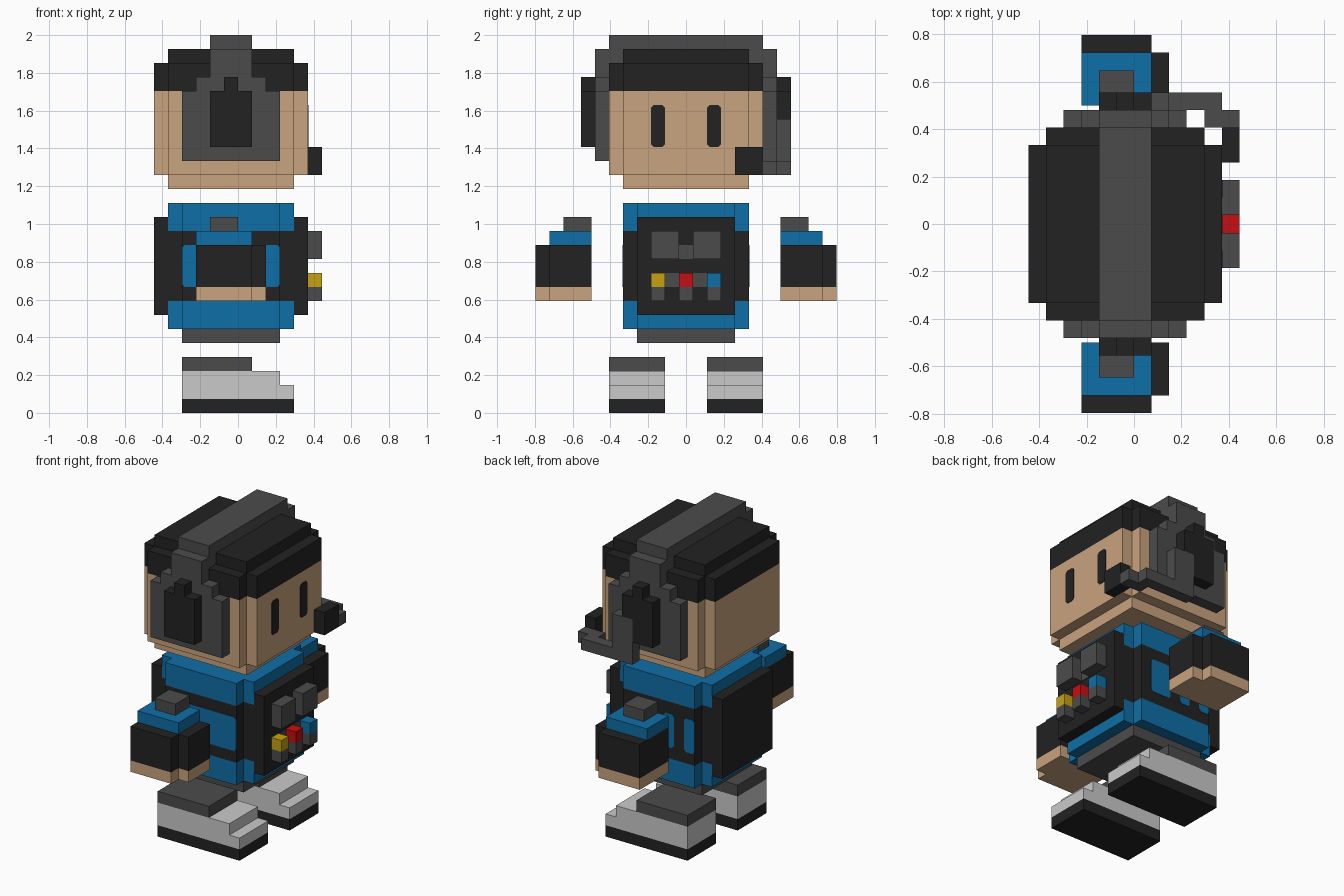
import bpy, bmesh

if "Cube" in bpy.data.objects:
    bpy.data.objects.remove(bpy.data.objects["Cube"])

U = 2 / 27  # one block of the model


def material(name, rgb):
    m = bpy.data.materials.new(name)
    lin = [((c / 255 + 0.055) / 1.055) ** 2.4 if c > 10 else c / 255 / 12.92 for c in rgb]
    m.diffuse_color = (*lin, 1)
    m.use_nodes = True
    m.node_tree.nodes["Principled BSDF"].inputs["Base Color"].default_value = m.diffuse_color
    return m


BLACK = material("black", (34, 34, 34))
GRAY = material("dark gray", (75, 75, 75))
SKIN = material("skin", (201, 163, 126))
BLUE = material("blue", (15, 110, 166))
LIGHT = material("light gray", (202, 202, 202))
YELLOW = material("yellow", (198, 162, 16))
RED = material("red", (198, 14, 18))


def prism(name, mat, axis, pts, a, b):
    """Extrude a 2D outline along an axis from a to b (all in blocks)."""
    place = {"x": lambda p, q, d: (d, p, q),
             "y": lambda p, q, d: (p, d, q),
             "z": lambda p, q, d: (p, q, d)}[axis]
    bm = bmesh.new()
    ends = [[bm.verts.new([U * c for c in place(p, q, d)]) for p, q in pts] for d in (a, b)]
    bm.faces.new(ends[0])
    bm.faces.new(ends[1])
    n = len(pts)
    for i in range(n):
        j = (i + 1) % n
        bm.faces.new((ends[0][i], ends[0][j], ends[1][j], ends[1][i]))
    bmesh.ops.recalc_face_normals(bm, faces=bm.faces)
    me = bpy.data.meshes.new(name)
    bm.to_mesh(me)
    bm.free()
    me.materials.append(mat)
    ob = bpy.data.objects.new(name, me)
    bpy.context.collection.objects.link(ob)
    return ob


def box(name, mat, x0, x1, y0, y1, z0, z1):
    return prism(name, mat, "z", [(x0, y0), (x1, y0), (x1, y1), (x0, y1)], z0, z1)


def notched(name, mat, x0, x1, y, z0, z1):
    """Slab, symmetric in y, with one block missing at each corner."""
    pts = [(x0, 1 - y), (x0 + 1, 1 - y), (x0 + 1, -y), (x1 - 1, -y), (x1 - 1, 1 - y), (x1, 1 - y),
           (x1, y - 1), (x1 - 1, y - 1), (x1 - 1, y), (x0 + 1, y), (x0 + 1, y - 1), (x0, y - 1)]
    return prism(name, mat, "z", pts, z0, z1)


def plate(name, mat, axis, p0, p1, z0, z1, at, out, c=0.2):
    """Thin painted panel with clipped corners."""
    pts = [(p0 + c, z0), (p1 - c, z0), (p1, z0 + c), (p1, z1 - c),
           (p1 - c, z1), (p0 + c, z1), (p0, z1 - c), (p0, z0 + c)]
    return prism(name, mat, axis, pts, at, at + out * 0.05)


# Head and hair
box("chin", SKIN, -5, 4, -4.5, 4.5, 16, 17)
notched("head", SKIN, -6, 5, 5.5, 17, 23)
notched("hair", BLACK, -6, 5, 5.5, 23, 25)
box("hair_top", BLACK, -5, 4, -4.5, 4.5, 25, 26)

# Headset band
prism("headset_band", GRAY, "x",
      [(-5.5, 25), (-4.5, 25), (-4.5, 26), (4.5, 26), (4.5, 25), (5.5, 25), (5.5, 27), (-5.5, 27)], -2, 1)

ear = [(-4, 18), (3, 18), (3, 23), (2, 23), (2, 24), (1, 24), (1, 26),
       (-2, 26), (-2, 24), (-3, 24), (-3, 23), (-4, 23)]
pad_top = [(1, 23), (0, 23), (0, 24), (-1, 24), (-1, 23), (-2, 23), (-2, 19)]
pad_low = {-1: [(1, 19)], 1: [(0, 19), (0, 21), (1, 21)]}

for s, side in ((-1, "right"), (1, "left")):
    # Ear cups and eyes
    prism(side + "_ear_cup", GRAY, "y", ear, s * 5.5, s * 6.5)
    prism(side + "_ear_pad", BLACK, "y", pad_low[s] + pad_top, s * 6.5, s * 7.5)
    plate(side + "_eye", BLACK, "x", s * 2 - 0.5, s * 2 + 0.5, 19, 22, 5, 1)

    # Arms, stepped at the shoulder and outer front corner
    arm = [(-3, s * 6.75), (2, s * 6.75), (2, s * 9.75), (1, s * 9.75), (1, s * 10.75), (-3, s * 10.75)]
    prism(side + "_hand", SKIN, "z", arm, 8, 9)
    prism(side + "_sleeve", BLACK, "z", arm, 9, 12)
    y0, y1, y2 = s * 6.75, s * 9.75, s * 8.75
    box(side + "_shoulder", BLUE, -3, 1, y0, y1, 12, 13)
    box(side + "_shoulder_cap", GRAY, -2, 0, y0, y2, 13, 14)

    # Shoes
    y0, y1 = s * 1.5, s * 5.5
    box(side + "_sole", BLACK, -4, 4, y0, y1, 0, 1)
    prism(side + "_shoe", LIGHT, "y", [(-4, 1), (4, 1), (4, 2), (3, 2), (3, 3), (-4, 3)], y0, y1)
    box(side + "_trouser_cuff", GRAY, -4, 1, y0, y1, 3, 4)

# Microphone on its boom
prism("mic_boom", GRAY, "y", [(0, 17), (5, 17), (5, 18), (2, 18), (2, 21), (0, 21)], 6.5, 7.5)
box("mic_boom_tip", GRAY, 4, 6, 5.5, 6.5, 17, 18)
box("microphone", BLACK, 5, 6, 3.5, 5.5, 17, 19)

# Torso
box("hips", GRAY, -4, 3, -3.5, 3.5, 5, 6)
notched("shirt_hem", BLUE, -5, 4, 4.5, 6, 8)
notched("shirt_middle", BLACK, -5, 4, 4.5, 8, 13)
notched("shirt_collar", BLUE, -5, 4, 4.5, 13, 15)
box("vest_back", BLACK, -6, -5, -3.5, 3.5, 7, 14)
box("vest_front", BLACK, 4, 5, -3.5, 3.5, 7, 14)

# Painted side panels
plate("right_side_panel", BLUE, "y", -4, 3, 9, 12, -4.5, -1)
for x0, x1 in ((-4, -3), (-2, -1), (0, 2)):
    plate("left_side_stripe", BLUE, "y", x0, x1, 9, 12, 4.5, 1)

# Chest pockets, buttons and the flat gray links between them
for s in (-1, 1):
    box("chest_pocket", GRAY, 5, 6, s * 0.5 if s > 0 else -2.5, 2.5 if s > 0 else -0.5, 11, 13)
    plate("button_link", GRAY, "x", s - 0.5, s + 0.5, 9, 10, 5, 1, 0.05)
plate("pocket_link", GRAY, "x", -0.5, 0.5, 11, 12, 5, 1, 0.05)
for y, mat in ((-2, YELLOW), (0, RED), (2, BLUE)):
    box("chest_button", mat, 5, 6, y - 0.5, y + 0.5, 9, 10)
    box("button_base", GRAY, 5, 6, y - 0.5, y + 0.5, 8, 9)
